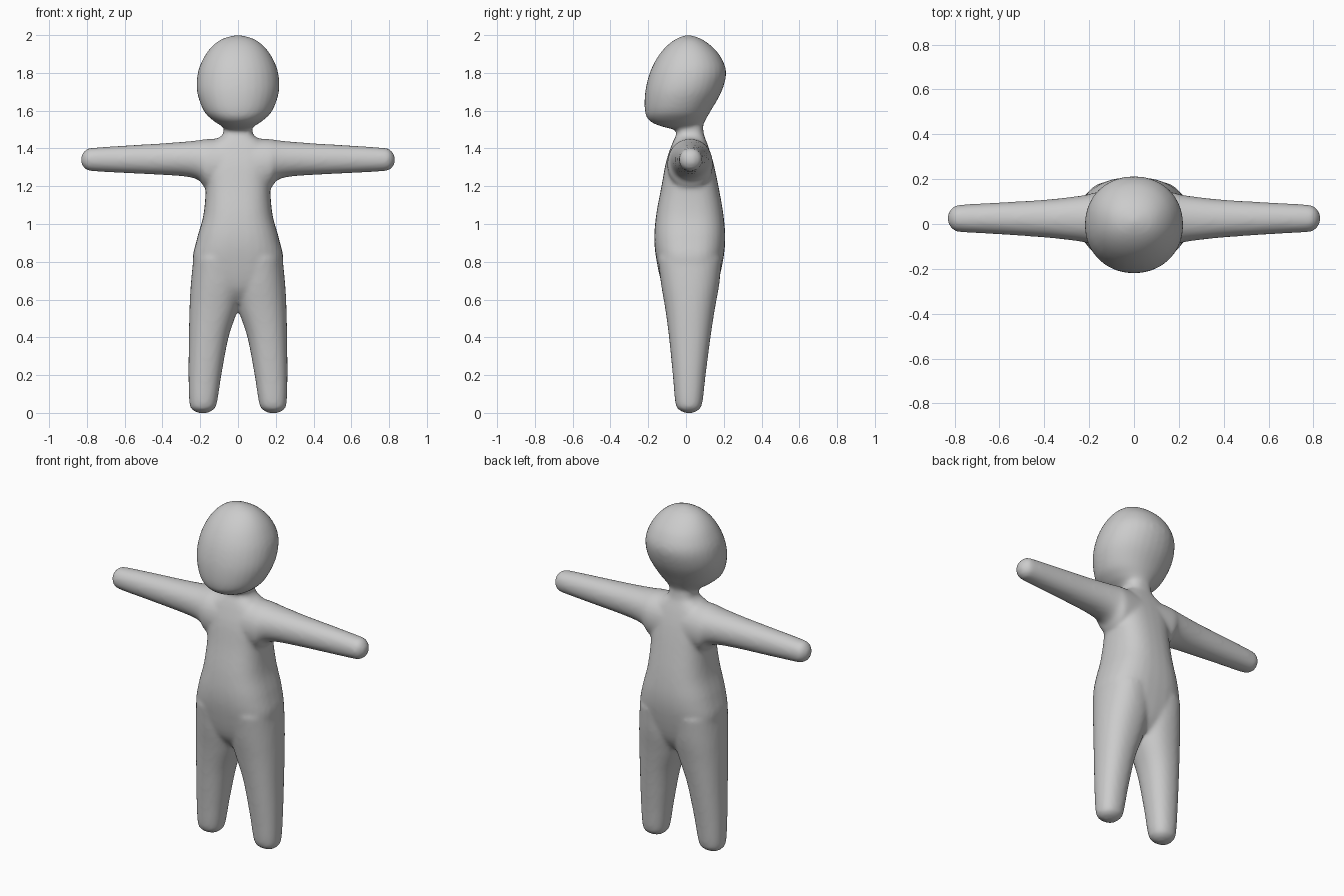
import bpy, bmesh, math
from mathutils import Vector

cube = bpy.data.objects.get("Cube")
if cube:
    bpy.data.objects.remove(cube)

SIDES = 32
STEPS = 5


def smooth_path(rows):
    """Catmull-Rom interpolation through the section rows."""
    rows = [Vector(r) for r in rows]
    out = []
    for i in range(len(rows) - 1):
        a, b, c, d = rows[max(i - 1, 0)], rows[i], rows[i + 1], rows[min(i + 2, len(rows) - 1)]
        for s in range(STEPS):
            t = s / STEPS
            out.append(0.5 * (2 * b + (c - a) * t + (2 * a - 5 * b + 4 * c - d) * t ** 2
                              + (3 * b - a - 3 * c + d) * t ** 3))
    return out + [rows[-1]]


def loft(bm, rows, power, place):
    """Closed tube; each row is (position, u min, u max, v min, v max)."""
    rings = []
    for p, u0, u1, v0, v1 in smooth_path(rows):
        ring = []
        for k in range(SIDES):
            a = 2 * math.pi * k / SIDES
            c, s = math.cos(a), math.sin(a)
            u = (u0 + u1) / 2 + (u1 - u0) / 2 * math.copysign(abs(c) ** (2 / power), c)
            v = (v0 + v1) / 2 + (v1 - v0) / 2 * math.copysign(abs(s) ** (2 / power), s)
            ring.append(bm.verts.new(place(p, u, v)))
        rings.append(ring)
    faces = [bm.faces.new((lo[k], lo[k - 1], hi[k - 1], hi[k]))
             for lo, hi in zip(rings, rings[1:]) for k in range(SIDES)]
    faces += [bm.faces.new(rings[0]), bm.faces.new(rings[-1])]
    bmesh.ops.recalc_face_normals(bm, faces=faces)


def upright(p, u, v):
    return (u, v, p)


bm = bmesh.new()

# Torso: half width, front and back at each height
torso = [(0.58, 0.12, -0.06, 0.11), (0.66, 0.20, -0.12, 0.16), (0.8, 0.24, -0.155, 0.195),
         (0.92, 0.218, -0.168, 0.208), (1.05, 0.183, -0.158, 0.198), (1.2, 0.172, -0.13, 0.172),
         (1.32, 0.19, -0.108, 0.146), (1.4, 0.18, -0.083, 0.122), (1.445, 0.12, -0.065, 0.105),
         (1.475, 0.08, -0.052, 0.095), (1.53, 0.075, -0.055, 0.088)]
loft(bm, [(z, -w, w, f, b) for z, w, f, b in torso], 2.6, upright)

# Head: leans forward at the chin and back at the crown
head = [(1.495, 0.06, -0.04, 0.08), (1.52, 0.09, -0.14, 0.09), (1.55, 0.135, -0.197, 0.103),
        (1.6, 0.182, -0.218, 0.132), (1.7, 0.217, -0.216, 0.188), (1.8, 0.213, -0.192, 0.213),
        (1.88, 0.182, -0.153, 0.187), (1.94, 0.138, -0.105, 0.137), (1.98, 0.083, -0.052, 0.08),
        (2.0, 0.012, 0.0, 0.024)]
loft(bm, [(z, -w, w, f, b) for z, w, f, b in head], 2.1, upright)

# Legs: inner, outer, front and back
leg = [(0.0, 0.16, 0.21, -0.005, 0.035), (0.015, 0.133, 0.24, -0.035, 0.065),
       (0.05, 0.112, 0.257, -0.056, 0.086), (0.2, 0.088, 0.262, -0.07, 0.104),
       (0.4, 0.05, 0.26, -0.09, 0.13), (0.55, 0.0, 0.257, -0.11, 0.153),
       (0.68, -0.03, 0.25, -0.132, 0.176), (0.82, -0.02, 0.236, -0.15, 0.19)]

# Arms: front, back, bottom and top along the length, flared into the shoulder
arm = [(0.05, -0.1, 0.14, 1.16, 1.455), (0.165, -0.098, 0.142, 1.185, 1.45),
       (0.205, -0.085, 0.132, 1.23, 1.444), (0.27, -0.074, 0.122, 1.25, 1.437),
       (0.4, -0.06, 0.108, 1.26, 1.427), (0.6, -0.046, 0.096, 1.27, 1.415),
       (0.76, -0.037, 0.087, 1.279, 1.404), (0.8, -0.03, 0.08, 1.286, 1.397),
       (0.822, -0.008, 0.058, 1.307, 1.374), (0.832, 0.015, 0.035, 1.33, 1.35)]

for side in (1, -1):
    loft(bm, leg, 2.25, lambda p, u, v: (side * u, v, p))
    loft(bm, arm, 2.1, lambda p, u, v: (side * p, u, v))

mesh = bpy.data.meshes.new("body")
bm.to_mesh(mesh)
bm.free()
body = bpy.data.objects.new("body", mesh)
bpy.context.collection.objects.link(body)

# Fuse the parts into one skin and soften the joints
remesh = body.modifiers.new("fuse", 'REMESH')
remesh.mode = 'VOXEL'
remesh.voxel_size = 0.011
remesh.use_smooth_shade = True
soften = body.modifiers.new("soften", 'SMOOTH')
soften.factor = 0.5
soften.iterations = 8

# Plain grey skin
grey = bpy.data.materials.new("plain grey")
grey.use_nodes = True
colour = (0.6, 0.6, 0.6, 1)
grey.diffuse_color = colour
grey.node_tree.nodes["Principled BSDF"].inputs["Base Color"].default_value = colour
mesh.materials.append(grey)
mesh.shade_smooth()
